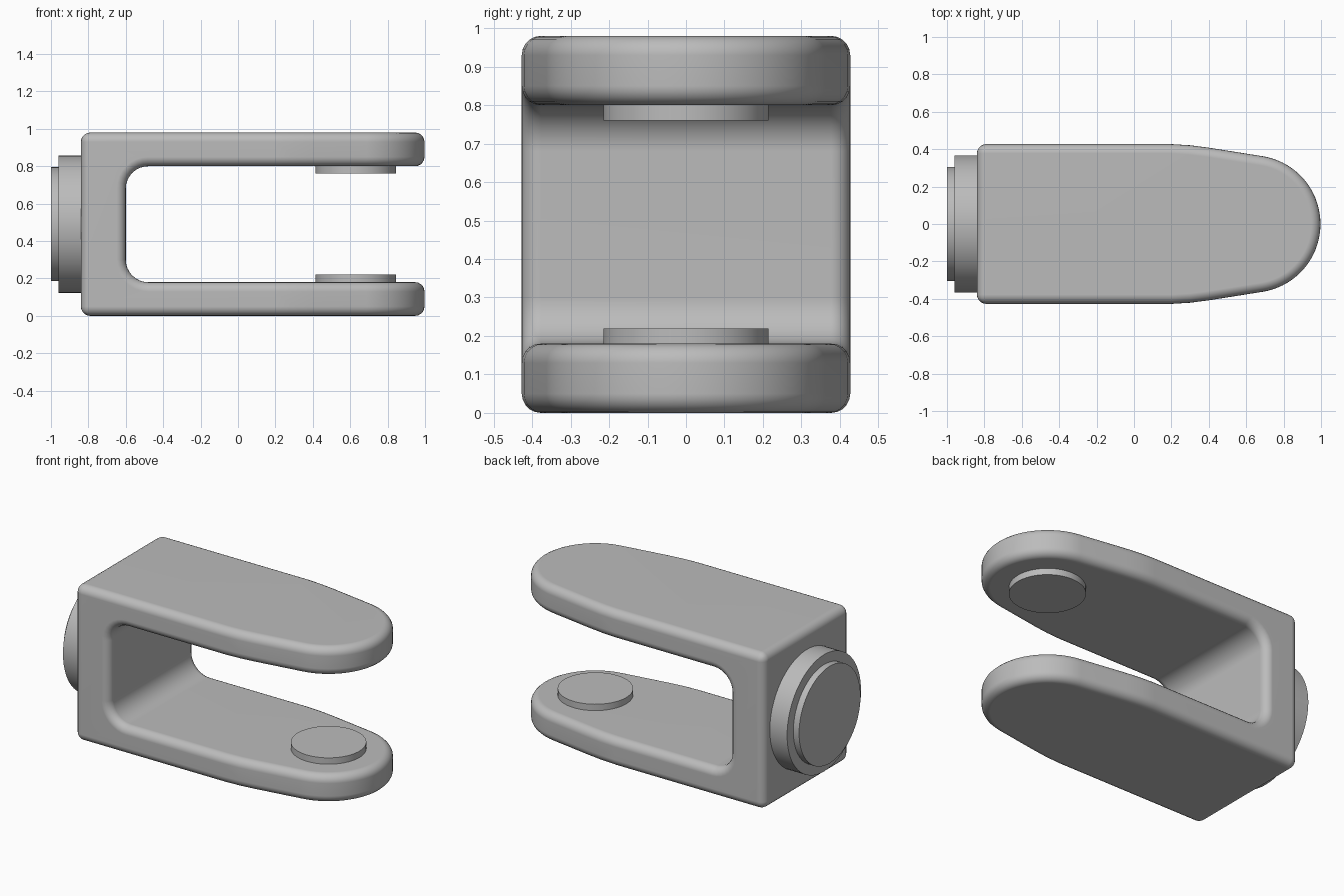
import bpy, bmesh, math
from mathutils import Matrix

cube = bpy.data.objects.get("Cube")
if cube:
    bpy.data.objects.remove(cube, do_unlink=True)

HEIGHT, ARM, HALF, BACK = 0.98, 0.18, 0.427, -0.84
MID = HEIGHT / 2
PIN_X = 0.63

grey = bpy.data.materials.new("satin_grey")
grey.use_nodes = True
colour = (0.5, 0.5, 0.5, 1)
grey.diffuse_color = colour
grey.node_tree.nodes["Principled BSDF"].inputs["Base Color"].default_value = colour


def add_object(name, bm):
    bmesh.ops.recalc_face_normals(bm, faces=bm.faces)
    mesh = bpy.data.meshes.new(name)
    bm.to_mesh(mesh)
    bm.free()
    mesh.materials.append(grey)
    obj = bpy.data.objects.new(name, mesh)
    bpy.context.collection.objects.link(obj)
    return obj


def prism(name, points, offset):
    """Extrude a closed 3D outline along an offset."""
    bm = bmesh.new()
    face = bm.faces.new([bm.verts.new(p) for p in points])
    new = bmesh.ops.extrude_face_region(bm, geom=[face])["geom"]
    bmesh.ops.translate(bm, vec=offset, verts=[v for v in new if isinstance(v, bmesh.types.BMVert)])
    return add_object(name, bm)


def arc(cx, cy, r, start, end, steps):
    angles = [math.radians(start + (end - start) * i / steps) for i in range(steps + 1)]
    return [(cx + r * math.cos(a), cy + r * math.sin(a)) for a in angles]


def shade(obj, angle=35):
    bpy.ops.object.select_all(action="DESELECT")
    obj.select_set(True)
    bpy.context.view_layer.objects.active = obj
    bpy.ops.object.shade_smooth_by_angle(angle=math.radians(angle))


def disc(name, radius, depth, centre, sideways=False):
    bm = bmesh.new()
    turn = Matrix.Rotation(math.pi / 2, 4, "Y") if sideways else Matrix()
    bmesh.ops.create_cone(bm, cap_ends=True, segments=64, radius1=radius, radius2=radius,
                          depth=depth, matrix=Matrix.Translation(centre) @ turn)
    obj = add_object(name, bm)
    shade(obj)
    return obj


# Fork body: tapered plan outline with a round nose
side = [(BACK, -HALF), (0.2, -HALF), (0.3, -0.421), (0.4, -0.408)]
nose = arc(PIN_X, 0, 0.367, -81, 81, 36)
plan = side + nose + [(x, -y) for x, y in reversed(side)]
body = prism("fork_body", [(x, y, 0) for x, y in plan], (0, 0, HEIGHT))

# Slot between the arms, with filleted inner corners
FILLET, SLOT_BACK = 0.12, -0.6
fx = SLOT_BACK + FILLET
slot = [(1.5, ARM), (1.5, HEIGHT - ARM)]
slot += arc(fx, HEIGHT - ARM - FILLET, FILLET, 90, 180, 8)
slot += arc(fx, ARM + FILLET, FILLET, 180, 270, 8)
cutter = prism("slot_cutter", [(x, -1, z) for x, z in slot], (0, 2, 0))
cutter.hide_render = True
cutter.hide_viewport = True

cut = body.modifiers.new("slot", "BOOLEAN")
cut.operation = "DIFFERENCE"
cut.solver = "EXACT"
cut.object = cutter

# Rounded outer edges, baked into the mesh so it can be smooth shaded
rounding = body.modifiers.new("rounding", "BEVEL")
rounding.width = 0.05
rounding.segments = 5
rounding.limit_method = "ANGLE"
rounding.angle_limit = math.radians(40)
rounding.use_clamp_overlap = False
rounding.harden_normals = False
bpy.context.view_layer.update()
baked = bpy.data.meshes.new_from_object(body.evaluated_get(bpy.context.evaluated_depsgraph_get()))
body.modifiers.clear()
body.data = baked
bpy.data.objects.remove(cutter, do_unlink=True)
shade(body)
weighted = body.modifiers.new("flat_faces", "WEIGHTED_NORMAL")
weighted.keep_sharp = True

# Stepped round boss on the back
disc("boss_flange", 0.367, 0.14, (-0.89, 0, MID), True)
disc("boss_cap", 0.305, 0.06, (-0.97, 0, MID), True)

# Bearing pads on the inner faces of the arms
disc("lower_pad", 0.215, 0.06, (PIN_X, 0, 0.19))
disc("upper_pad", 0.215, 0.06, (PIN_X, 0, HEIGHT - 0.19))
